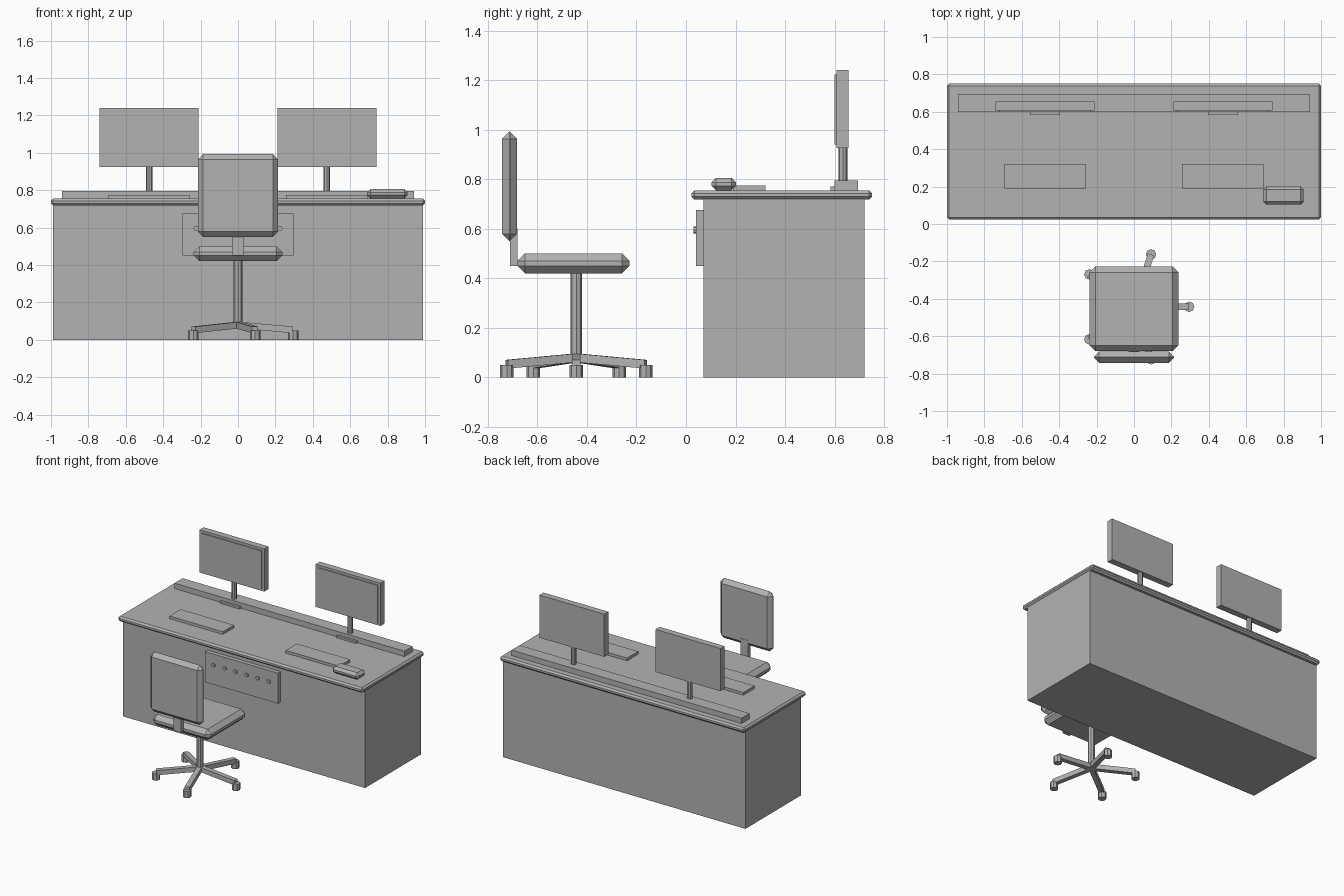
import bpy
from math import cos, sin, pi
from mathutils import Vector

cube = bpy.data.objects.get("Cube")
if cube:
    bpy.data.objects.remove(cube, do_unlink=True)

# One plain grey for everything
GREY = (0.45, 0.45, 0.45, 1)
grey = bpy.data.materials.new("plain_grey")
grey.use_nodes = True
grey.diffuse_color = GREY
grey.node_tree.nodes["Principled BSDF"].inputs["Base Color"].default_value = GREY


def finish(name, bevel=0):
    ob = bpy.context.object
    ob.name = name
    ob.data.materials.append(grey)
    if bevel:
        mod = ob.modifiers.new("chamfer", "BEVEL")
        mod.width = bevel
        mod.segments = 1
    return ob


def box(name, xs, ys, zs, bevel=0):
    """Box spanning the given ranges, with optional chamfered edges."""
    spans = (xs, ys, zs)
    bpy.ops.mesh.primitive_cube_add(size=1, location=[(a + b) / 2 for a, b in spans])
    bpy.context.object.scale = [b - a for a, b in spans]
    bpy.ops.object.transform_apply(location=False, rotation=False, scale=True)
    return finish(name, bevel)


def rod(name, start, end, radius, sides=8):
    """Faceted cylinder between two points."""
    a, b = Vector(start), Vector(end)
    bpy.ops.mesh.primitive_cylinder_add(vertices=sides, radius=radius,
                                        depth=(b - a).length, location=(a + b) / 2)
    bpy.context.object.rotation_euler = (b - a).to_track_quat("Z", "Y").to_euler()
    return finish(name)


# Desk: solid body, chamfered top, raised shelf along the back
TOP = 0.755
box("desk_body", (-0.99, 0.99), (0.07, 0.72), (0, 0.72))
box("desk_top", (-1, 1), (0.023, 0.75), (0.717, TOP), 0.012)
box("rear_shelf", (-0.94, 0.94), (0.6, 0.695), (TOP, 0.795))

# Two workstations: monitor, stand and keyboard
for side, x in (("right", -0.475), ("left", 0.475)):
    box(side + "_monitor", (x - 0.265, x + 0.265), (0.607, 0.655), (0.925, 1.24))
    box(side + "_screen", (x - 0.245, x + 0.245), (0.6, 0.607), (0.94, 1.222))
    rod(side + "_monitor_post", (x, 0.633, TOP), (x, 0.633, 0.93), 0.018)
    box(side + "_monitor_foot", (x - 0.08, x + 0.08), (0.583, 0.68), (TOP, 0.77))
    box(side + "_keyboard", (x - 0.218, x + 0.218), (0.19, 0.32), (TOP, 0.775))

# Desk telephone
box("telephone", (0.69, 0.907), (0.103, 0.202), (TOP, 0.805), 0.018)

# Front control panel with a row of knobs
box("control_panel", (-0.298, 0.298), (0.04, 0.07), (0.45, 0.675))
for i in range(6):
    x = 0.09 * (i - 2.5)
    rod("panel_knob", (x, 0.045, 0.595), (x, 0.03, 0.595), 0.014)

# Chair: cushion, backrest, bracket and column
CY = -0.443
box("chair_seat", (-0.237, 0.237), (-0.68, -0.228), (0.42, 0.5), 0.03)
box("chair_back", (-0.215, 0.215), (-0.742, -0.682), (0.55, 0.992), 0.029)
box("back_bracket", (-0.03, 0.03), (-0.71, -0.68), (0.45, 0.6))
rod("chair_column", (0, CY, 0.06), (0, CY, 0.43), 0.024)

# Five sloping legs with castors
for i in range(5):
    a = i * 2 * pi / 5
    leg = box("chair_leg", (0, 0.295), (-0.0175, 0.0175), (-0.0175, 0.0175))
    for v in leg.data.vertices:
        v.co.z -= 0.013 * v.co.x / 0.1475
    leg.location = (0.1475 * cos(a), CY + 0.1475 * sin(a), 0.066)
    leg.rotation_euler.z = a
    tip = (0.295 * cos(a), CY + 0.295 * sin(a))
    rod("castor", (*tip, 0), (*tip, 0.05), 0.028)
